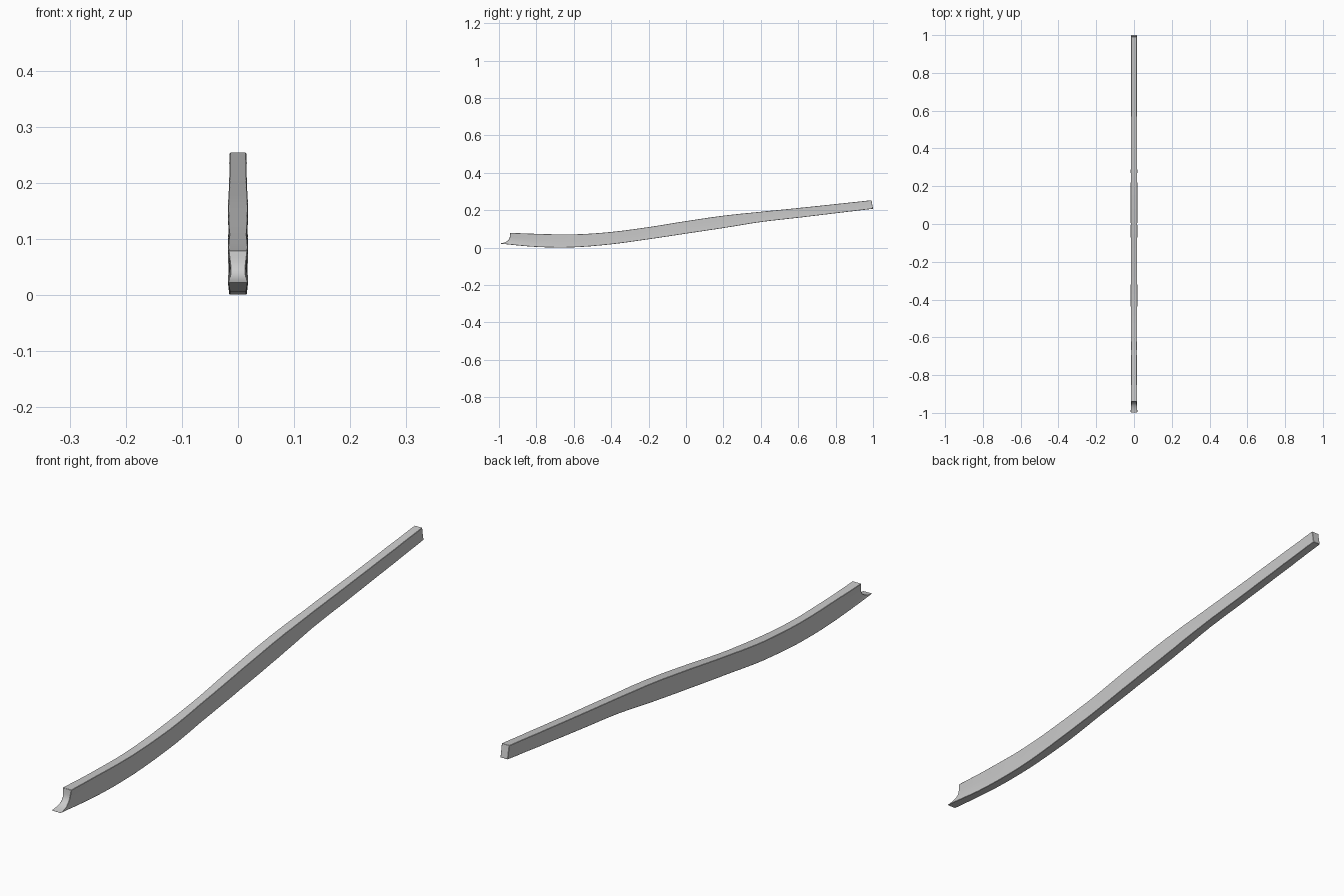
import bpy, bmesh, random

if "Cube" in bpy.data.objects:
    bpy.data.objects.remove(bpy.data.objects["Cube"])

random.seed(4)

# Stations every 0.2 along y from -1 to 1: underside, top, half width
BOTTOM = [.022, .004, .002, .018, .045, .075, .105, .137, .160, .184, .208]
TOP = [.082, .074, .071, .084, .110, .142, .171, .192, .212, .233, .2545]
HALF = [.018, .0155, .016, .0175, .016, .0175, .0175, .016, .0155, .0155, .0148]
# Levels up the side: height fraction, concave nose setback, side hollow
LEVELS = [(0, 0, 0), (.05, .012, .05), (.12, .026, .1), (.22, .039, .16), (.35, .049, .2),
          (.5, .055, .2), (.68, .058, .14), (.85, .059, .06), (1, .06, 0)]
STEPS = 50


def smooth(table, y):
    """Catmull-Rom lookup in a station table."""
    u = min(max((y + 1) / .2, 0), 9.9999)
    i = int(u)
    t = u - i
    b, c = table[i], table[i + 1]
    a = table[i - 1] if i else 2 * b - c
    d = table[i + 2] if i < 9 else 2 * c - b
    return .5 * (2 * b + (c - a) * t + (2 * a - 5 * b + 4 * c - d) * t * t
                 + (3 * b - a - 3 * c + d) * t ** 3)


def ring(bm, y0):
    """One closed cross-section; setback fades out behind the nose."""
    fade = max(0, 1 - (y0 + 1) / .35)
    wear = random.uniform(-.0004, .0004)
    left, right = [], []
    for t, setback, hollow in LEVELS:
        y = y0 + setback * fade - (.008 * t if y0 > .999 else 0)
        low, high = smooth(BOTTOM, y), smooth(TOP, y)
        z = low + (high - low) * t
        w = (smooth(HALF, y) + wear) * (1 - hollow * max(fade, .15))
        right.append(bm.verts.new((w, y, z)))
        left.append(bm.verts.new((-w, y, z)))
    return right + left[::-1]


# Curved rafter lofted from cross-sections
bm = bmesh.new()
rings = [ring(bm, -1 + 2 * i / STEPS) for i in range(STEPS + 1)]
n = len(rings[0])
for a, b in zip(rings, rings[1:]):
    for k in range(n):
        m = (k + 1) % n
        bm.faces.new((a[k], a[m], b[m], b[k]))

# Scooped nose and flat rear end, filled strip by strip
for r in (rings[0], rings[-1]):
    for k in range(len(LEVELS) - 1):
        bm.faces.new((r[k], r[k + 1], r[n - 2 - k], r[n - 1 - k]))
bmesh.ops.recalc_face_normals(bm, faces=bm.faces)

mesh = bpy.data.meshes.new("curved_rafter")
bm.to_mesh(mesh)
bm.free()
beam = bpy.data.objects.new("curved_rafter", mesh)
bpy.context.collection.objects.link(beam)

# Lightly worn edges
bevel = beam.modifiers.new("worn_edges", 'BEVEL')
bevel.width = .0012
bevel.segments = 1
bevel.limit_method = 'ANGLE'
bevel.angle_limit = 1.0

bpy.context.view_layer.objects.active = beam
beam.select_set(True)
bpy.ops.object.shade_smooth_by_angle(angle=.5)
